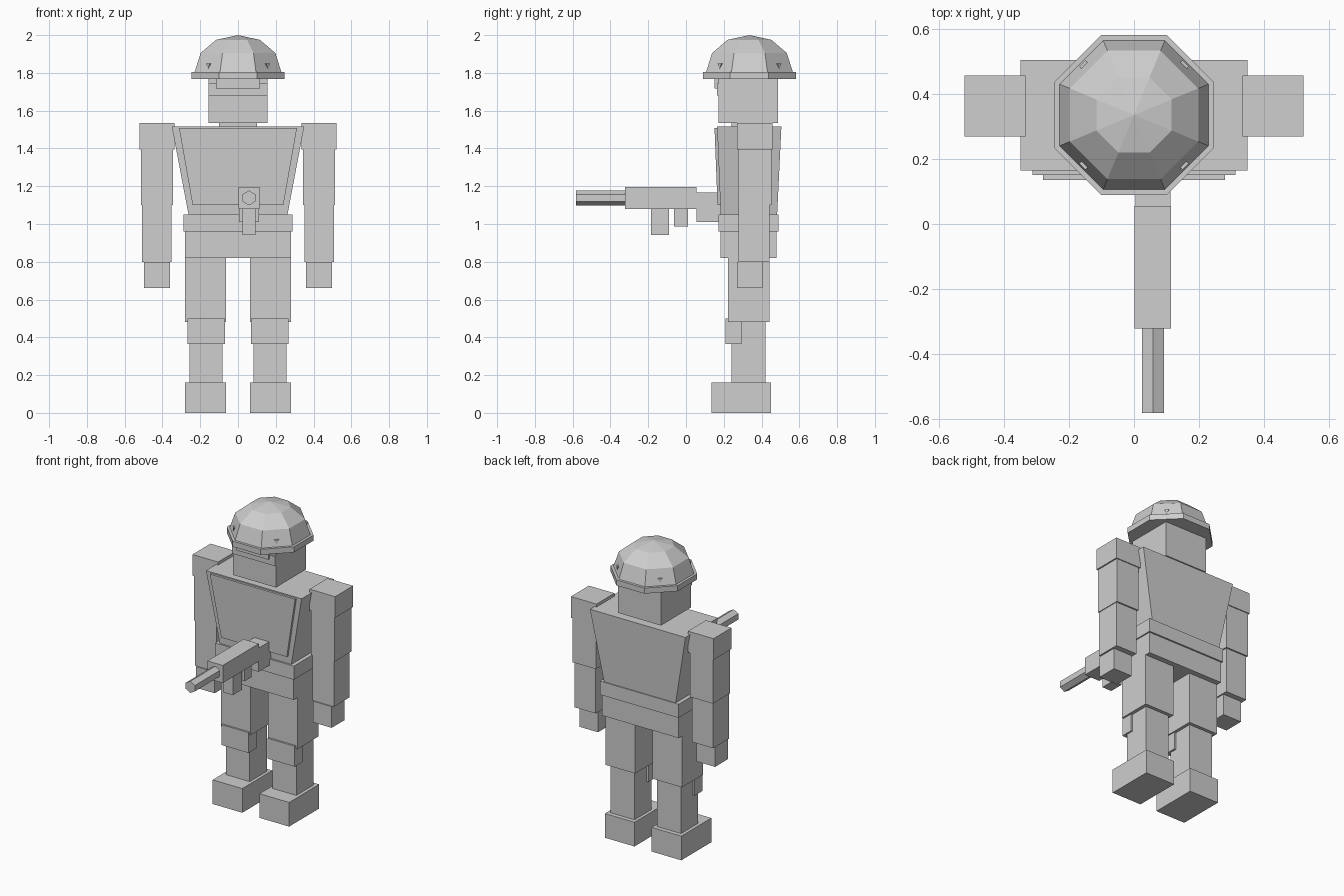
import bpy, bmesh, math
from mathutils import Vector

if "Cube" in bpy.data.objects:
    bpy.data.objects.remove(bpy.data.objects["Cube"])

grey = bpy.data.materials.new("plain grey")
grey.diffuse_color = (0.62, 0.62, 0.62, 1)
grey.use_nodes = True
grey.node_tree.nodes["Principled BSDF"].inputs["Base Color"].default_value = grey.diffuse_color


def make(name, verts, faces):
    mesh = bpy.data.meshes.new(name)
    mesh.from_pydata(verts, [], faces)
    bm = bmesh.new()
    bm.from_mesh(mesh)
    bmesh.ops.recalc_face_normals(bm, faces=bm.faces)
    bm.to_mesh(mesh)
    bm.free()
    mesh.materials.append(grey)
    ob = bpy.data.objects.new(name, mesh)
    bpy.context.collection.objects.link(ob)
    return ob


def loft(name, rings):
    """Skin a stack of equal rings and close both ends."""
    n = len(rings[0])
    faces = [tuple(range(n)), tuple(range(n * (len(rings) - 1), n * len(rings)))]
    for r in range(len(rings) - 1):
        for i in range(n):
            j = (i + 1) % n
            faces.append((r * n + i, r * n + j, (r + 1) * n + j, (r + 1) * n + i))
    return make(name, [v for ring in rings for v in ring], faces)


def rect(x0, x1, y0, y1, z):
    return [(x0, y0, z), (x1, y0, z), (x1, y1, z), (x0, y1, z)]


def box(name, x0, x1, y0, y1, z0, z1):
    return loft(name, [rect(x0, x1, y0, y1, z0), rect(x0, x1, y0, y1, z1)])


def pair(name, x0, x1, *rest):
    box("right_" + name, x0, x1, *rest)
    box("left_" + name, -x1, -x0, *rest)


HY = 0.336  # helmet centre


def octagon(apothem, z):
    r = apothem / math.cos(math.pi / 8)
    angles = [math.pi / 8 + i * math.pi / 4 for i in range(8)]
    return [(r * math.cos(a), HY + r * math.sin(a), z) for a in angles]


# Helmet: brim and faceted dome
loft("helmet_brim", [octagon(0.246, 1.768), octagon(0.246, 1.805)])
dome = [octagon(0.231, 1.8), octagon(0.198, 1.905), octagon(0.116, 1.975)]
verts = [v for ring in dome for v in ring] + [(0, HY, 2.0)]
faces = [tuple(range(8))]
for i in range(8):
    j = (i + 1) % 8
    for r in (0, 8):
        faces.append((r + i, r + j, r + 8 + j, r + 8 + i))
    faces.append((16 + i, 16 + j, 24))
make("helmet_dome", verts, faces)

# Small three-sided studs on the diagonal facets
for k in range(4):
    a = math.pi / 4 + k * math.pi / 2
    out = Vector((math.cos(a), math.sin(a), 0))
    side = Vector((-math.sin(a), math.cos(a), 0))
    rings = []
    for d in (0.205, 0.225):
        c = Vector((0, HY, 1.84)) + out * d
        rings.append([c + side * 0.014 + Vector((0, 0, 0.009)),
                      c - side * 0.014 + Vector((0, 0, 0.009)),
                      c - Vector((0, 0, 0.018))])
    loft("helmet_stud", rings)

# Head, brow band and visor
box("head", -0.157, 0.157, 0.172, 0.486, 1.535, 1.79)
box("brow_band", -0.157, 0.157, 0.163, 0.2, 1.68, 1.743)
box("visor", -0.117, 0.117, 0.15, 0.2, 1.717, 1.79)
box("neck", -0.1, 0.1, 0.24, 0.43, 1.5, 1.54)

# Torso tapering to the waist, with chest plate
loft("torso", [rect(-0.26, 0.26, 0.184, 0.482, 1.04),
               rect(-0.35, 0.35, 0.165, 0.505, 1.515)])
loft("chest_plate", [rect(-0.24, 0.24, 0.167, 0.22, 1.1),
                     rect(-0.312, 0.312, 0.151, 0.2, 1.507)])
box("belt", -0.288, 0.288, 0.172, 0.489, 0.96, 1.05)
box("hips", -0.28, 0.28, 0.183, 0.478, 0.82, 0.96)

# Arms
pair("shoulder", 0.335, 0.522, 0.27, 0.458, 1.395, 1.535)
pair("upper_arm", 0.344, 0.513, 0.274, 0.452, 1.1, 1.395)
pair("forearm", 0.352, 0.508, 0.278, 0.442, 0.8, 1.1)
pair("hand", 0.36, 0.497, 0.27, 0.406, 0.66, 0.8)

# Legs
pair("thigh", 0.063, 0.28, 0.222, 0.442, 0.48, 0.82)
pair("knee_pad", 0.07, 0.268, 0.21, 0.293, 0.365, 0.5)
pair("shin", 0.083, 0.258, 0.241, 0.42, 0.16, 0.48)
pair("boot", 0.063, 0.28, 0.135, 0.449, 0.0, 0.16)

# Rifle
box("rifle_body", 0.002, 0.114, -0.322, 0.055, 1.08, 1.197)
box("rifle_stock", 0.004, 0.112, 0.055, 0.2, 1.01, 1.167)
box("rifle_magazine", 0.023, 0.092, -0.185, -0.09, 0.942, 1.08)
box("rifle_grip", 0.023, 0.092, -0.064, 0.01, 0.987, 1.08)
hexagon = [(0.058 + 0.039 * math.sin(i * math.pi / 3), 1.138 + 0.039 * math.cos(i * math.pi / 3))
           for i in range(6)]
loft("rifle_barrel", [[(x, y, z) for x, z in hexagon] for y in (-0.582, -0.322)])
